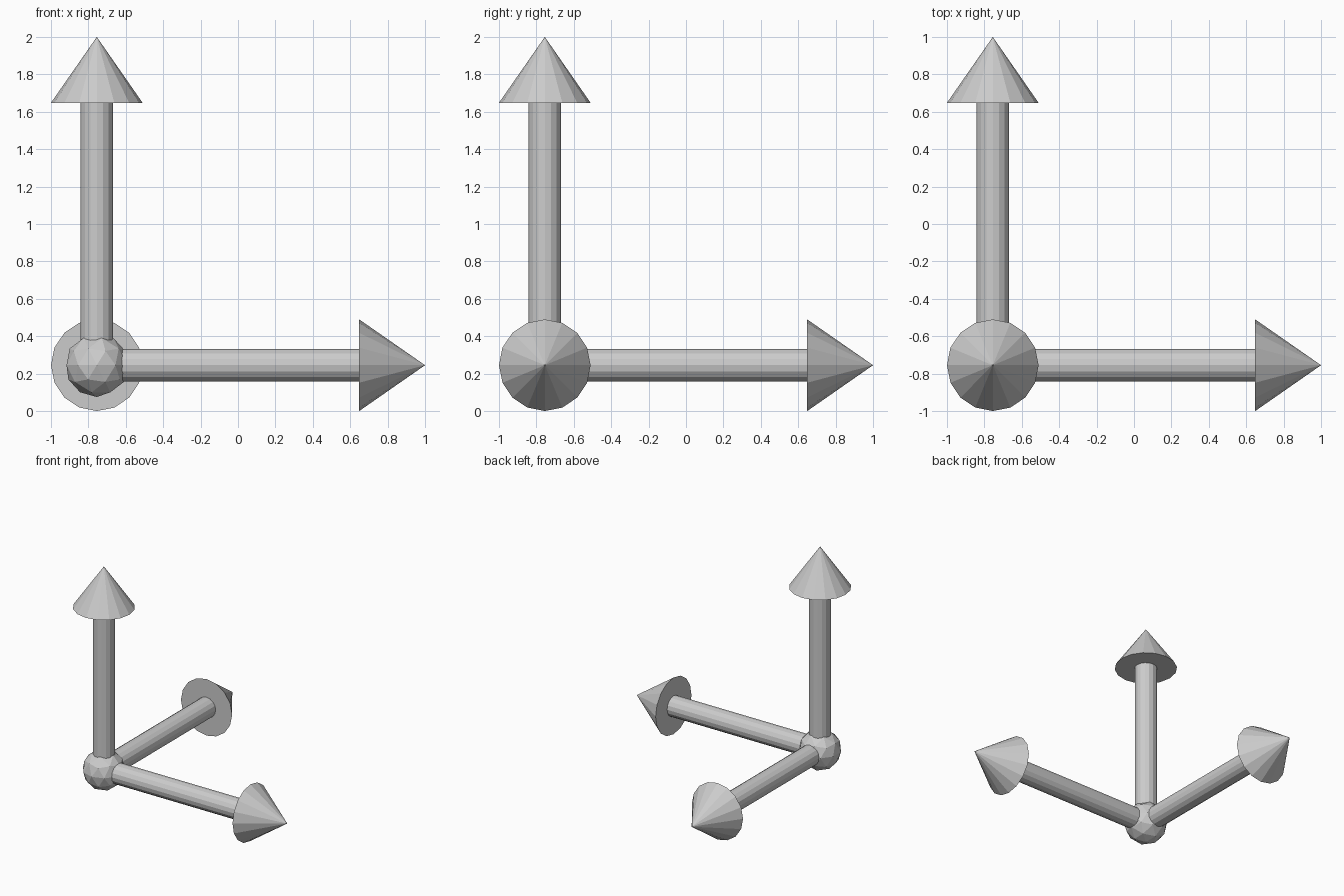
import bpy
from math import radians
from mathutils import Vector, Euler

if "Cube" in bpy.data.objects:
    bpy.data.objects.remove(bpy.data.objects["Cube"])

ORIGIN = Vector((-0.755, -0.755, 0.245))
LENGTH = 1.755        # origin to arrow tip
HEAD = 0.352          # arrow head length
SHAFT = LENGTH - HEAD


def arrow(axis, rotation):
    """Shaft and cone head pointing along the rotated z axis."""
    rot = Euler(rotation)

    def at(d):
        p = Vector((0, 0, d))
        p.rotate(rot)
        return ORIGIN + p

    bpy.ops.mesh.primitive_cylinder_add(vertices=16, radius=0.0875, depth=SHAFT,
                                        location=at(SHAFT / 2), rotation=rotation)
    bpy.context.object.name = axis + "_shaft"
    bpy.ops.mesh.primitive_cone_add(vertices=16, radius1=0.245, radius2=0, depth=HEAD,
                                    location=at(SHAFT + HEAD / 2), rotation=rotation)
    bpy.context.object.name = axis + "_arrow_head"


# Faceted ball where the three arrows meet
bpy.ops.mesh.primitive_ico_sphere_add(subdivisions=2, radius=0.17, location=ORIGIN)
bpy.context.object.name = "origin_ball"

# Three perpendicular arrows
arrow("x", (0, radians(90), 0))
arrow("y", (radians(-90), 0, 0))
arrow("z", (0, 0, 0))
